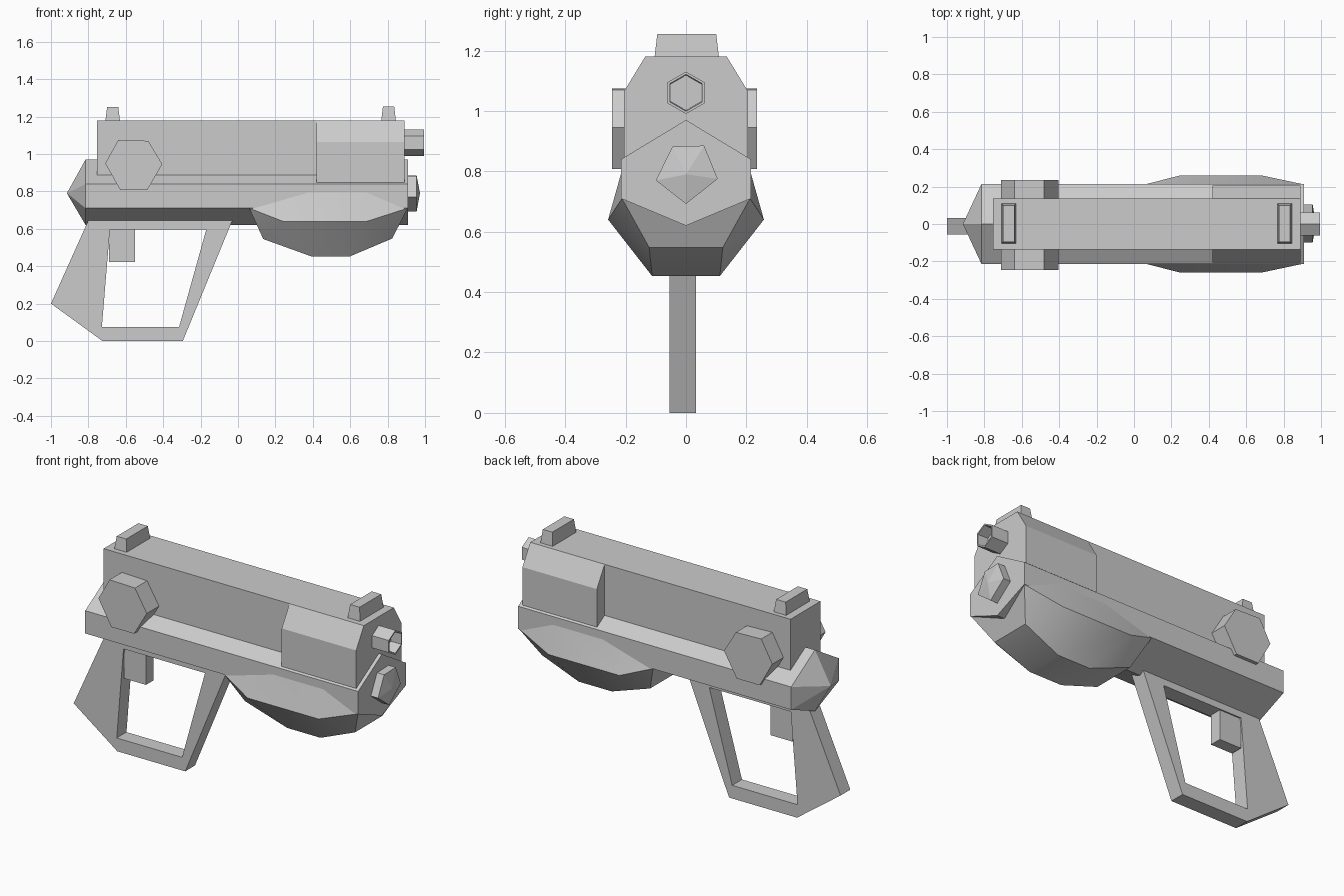
import bpy, bmesh
from math import radians
from mathutils import Vector

if "Cube" in bpy.data.objects:
    bpy.data.objects.remove(bpy.data.objects["Cube"])

grey = bpy.data.materials.new("light_grey")
grey.use_nodes = True
colour = (0.6, 0.6, 0.6, 1)
grey.diffuse_color = colour
grey.node_tree.nodes["Principled BSDF"].inputs["Base Color"].default_value = colour


def finish(name, bm):
    bmesh.ops.recalc_face_normals(bm, faces=bm.faces)
    mesh = bpy.data.meshes.new(name)
    bm.to_mesh(mesh)
    bm.free()
    mesh.materials.append(grey)
    obj = bpy.data.objects.new(name, mesh)
    bpy.context.collection.objects.link(obj)
    return obj


def loft(name, rings, start_tip=None, end_tip=None):
    """Skin matching rings of points; close the ends flat or to a tip."""
    bm = bmesh.new()
    loops = [[bm.verts.new(p) for p in ring] for ring in rings]
    n = len(loops[0])
    for a, b in zip(loops, loops[1:]):
        for i in range(n):
            bm.faces.new((a[i], a[(i + 1) % n], b[(i + 1) % n], b[i]))
    for loop, tip in ((loops[0], start_tip), (loops[-1], end_tip)):
        if tip:
            apex = bm.verts.new(tip)
            for i in range(n):
                bm.faces.new((loop[i], loop[(i + 1) % n], apex))
        else:
            bm.faces.new(loop)
    return finish(name, bm)


def across(x, profile):
    """Ring in the yz plane."""
    return [(x, y, z) for y, z in profile]


def along(y, profile):
    """Ring in the xz plane."""
    return [(x, y, z) for x, z in profile]


def box(name, x0, x1, y0, y1, z0, z1, taper=0.0):
    t = taper
    loft(name, [[(x0, y0, z0), (x1, y0, z0), (x1, y1, z0), (x0, y1, z0)],
                [(x0 + t, y0 + t, z1), (x1 - t, y0 + t, z1),
                 (x1 - t, y1 - t, z1), (x0 + t, y1 - t, z1)]])


# Hexagonal lower body with a pointed back
hexagon = [(0, 0.97), (0.215, 0.84), (0.215, 0.71),
           (0, 0.62), (-0.215, 0.71), (-0.215, 0.84)]
loft("lower_body", [across(-0.815, hexagon), across(0.91, hexagon)],
     start_tip=(-0.915, 0, 0.79))

# Upper slide and its wider chamfered front sleeve
box("upper_slide", -0.755, 0.885, -0.135, 0.135, 0.85, 1.18)
sleeve = [(0.135, 1.18), (0.205, 1.065), (0.205, 0.848),
          (-0.205, 0.848), (-0.205, 1.065), (-0.135, 1.18)]
loft("front_sleeve", [across(0.42, sleeve), across(0.89, sleeve)])

# Sights
box("rear_sight", -0.71, -0.63, -0.105, 0.11, 1.17, 1.25, 0.01)
box("front_sight", 0.765, 0.845, -0.105, 0.11, 1.17, 1.255, 0.01)

# Hexagonal side knob running through the slide
knob = [(-0.71, 0.95), (-0.64, 1.075), (-0.48, 1.07),
        (-0.405, 0.945), (-0.485, 0.808), (-0.63, 0.808)]
loft("side_knob", [along(-0.245, knob), along(0.235, knob)])

# Hollow hexagonal muzzle
def muzzle_ring(x, s):
    return across(x, [(y * s, 1.06 + z * s) for y, z in
                      [(0, 0.07), (0.061, 0.035), (0.061, -0.035),
                       (0, -0.07), (-0.061, -0.035), (-0.061, 0.035)]])
loft("muzzle", [muzzle_ring(0.87, 1), muzzle_ring(0.995, 1),
                muzzle_ring(0.995, 0.87), muzzle_ring(0.93, 0.83)])

# Five-sided plug on the nose
plug = [(-0.1, 0.77), (-0.045, 0.882), (0.06, 0.885), (0.105, 0.775), (0, 0.692)]
loft("nose_plug", [across(0.9, plug), across(0.955, plug)], end_tip=(0.973, 0, 0.79))

# Faceted fore grip, as a hull mirrored across y
bm = bmesh.new()
for x, y, z in [(0.06, 0.212, 0.71), (0.24, 0.258, 0.64), (0.69, 0.258, 0.64),
                (0.907, 0.212, 0.71), (0.38, 0.213, 0.8), (0.69, 0.213, 0.8),
                (0.135, 0.13, 0.545), (0.39, 0.112, 0.453),
                (0.6, 0.112, 0.453), (0.825, 0.122, 0.548)]:
    for side in (1, -1):
        bm.verts.new((x, y * side, z))
bmesh.ops.convex_hull(bm, input=bm.verts)
bmesh.ops.dissolve_limit(bm, angle_limit=radians(2), verts=bm.verts, edges=bm.edges)
grip = finish("fore_grip", bm)
bpy.context.view_layer.objects.active = grip
grip.select_set(True)
bpy.ops.object.shade_smooth_by_angle(angle=radians(25))
grip.select_set(False)

# Open handle frame: outer and inner outlines joined, then thickened
bm = bmesh.new()
outer = [bm.verts.new(p) for p in along(-0.055, [
    (-0.8, 0.645), (-0.03, 0.645), (-0.295, 0), (-0.725, 0), (-1.0, 0.2)])]
inner = [bm.verts.new(p) for p in along(-0.055, [
    (-0.685, 0.595), (-0.17, 0.595), (-0.315, 0.075), (-0.728, 0.075)])]
for i in range(3):
    bm.faces.new((outer[i], outer[i + 1], inner[i + 1], inner[i]))
bm.faces.new((outer[3], outer[4], outer[0], inner[0], inner[3]))
out = bmesh.ops.extrude_face_region(bm, geom=bm.faces[:], use_keep_orig=True)
bmesh.ops.translate(bm, vec=Vector((0, 0.088, 0)),
                    verts=[v for v in out["geom"] if isinstance(v, bmesh.types.BMVert)])
finish("handle_frame", bm)

# Trigger
box("trigger", -0.69, -0.55, -0.045, 0.025, 0.422, 0.61)
